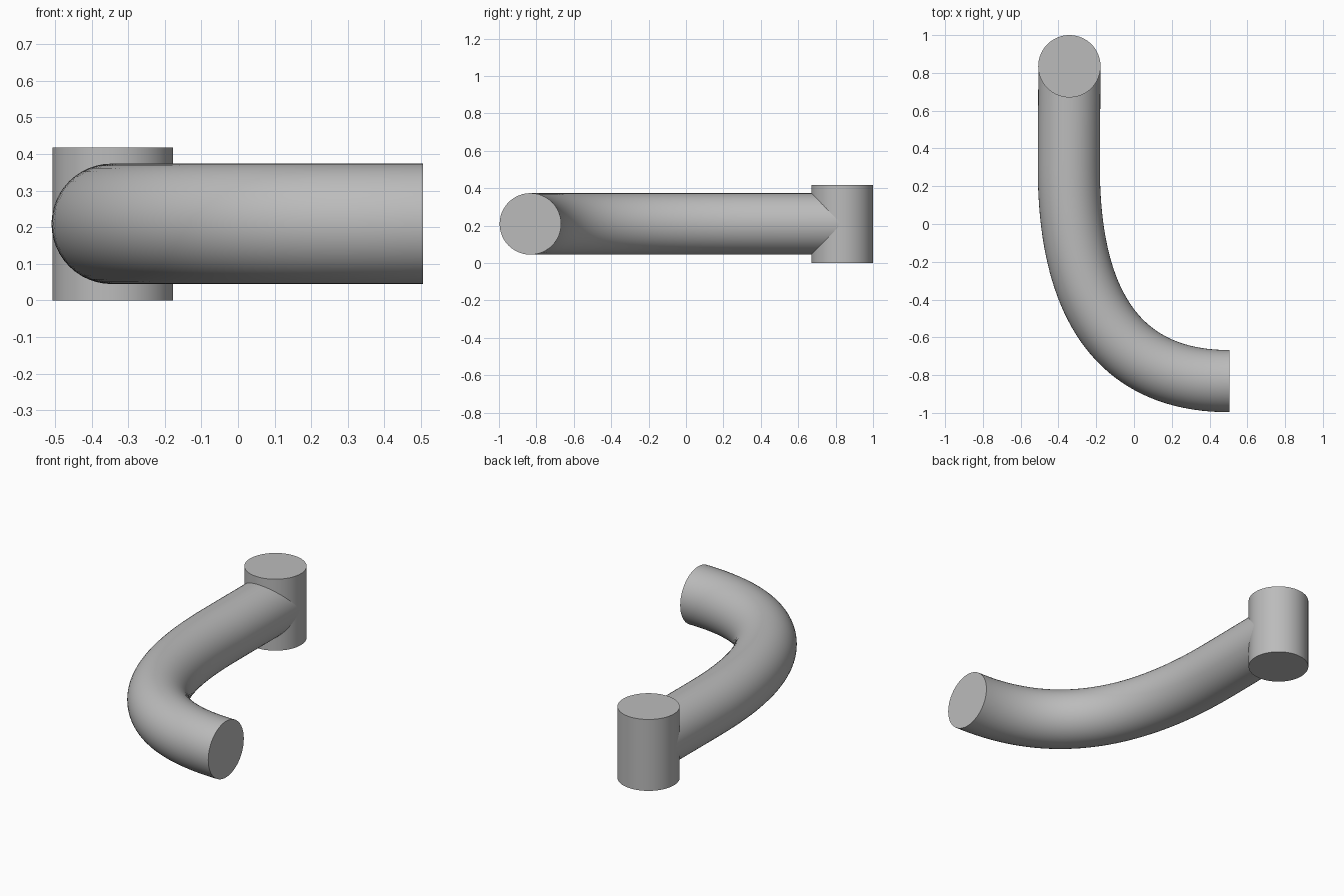
import bpy
from mathutils import Vector

cube = bpy.data.objects.get("Cube")
if cube:
    bpy.data.objects.remove(cube, do_unlink=True)

RADIUS = 0.165
POST_HEIGHT = 0.418
MID_Z = POST_HEIGHT / 2
POST_X, POST_Y = -0.342, 0.835

grey = bpy.data.materials.new("plain grey")
grey.use_nodes = True
colour = (0.5, 0.5, 0.5, 1)
grey.diffuse_color = colour
grey.node_tree.nodes["Principled BSDF"].inputs["Base Color"].default_value = colour


def finish(obj, name):
    obj.name = name
    obj.data.materials.clear()
    obj.data.materials.append(grey)
    bpy.ops.object.select_all(action='DESELECT')
    obj.select_set(True)
    bpy.context.view_layer.objects.active = obj
    bpy.ops.object.shade_smooth_by_angle(angle=0.6)


# Upright post
bpy.ops.mesh.primitive_cylinder_add(vertices=96, radius=RADIUS, depth=POST_HEIGHT,
                                    location=(POST_X, POST_Y, MID_Z))
finish(bpy.context.object, "upright_post")

# Bent arm: centre line as (point, incoming handle, outgoing handle)
path = [
    ((POST_X, POST_Y), (POST_X, 1.0), (POST_X, 0.65)),
    ((-0.345, 0.3), (-0.345, 0.5), (-0.345, -0.4)),
    ((0.505, -0.832), (-0.1, -0.832), (0.7, -0.832)),
]
curve = bpy.data.curves.new("bent_arm", 'CURVE')
curve.dimensions = '3D'
curve.resolution_u = 40
curve.bevel_depth = RADIUS - 0.0005
curve.bevel_resolution = 22
curve.use_fill_caps = True
spline = curve.splines.new('BEZIER')
spline.bezier_points.add(len(path) - 1)
for bp, (co, left, right) in zip(spline.bezier_points, path):
    bp.handle_left_type = bp.handle_right_type = 'FREE'
    bp.co = Vector((*co, MID_Z))
    bp.handle_left = Vector((*left, MID_Z))
    bp.handle_right = Vector((*right, MID_Z))

arm = bpy.data.objects.new("bent_arm", curve)
bpy.context.collection.objects.link(arm)
bpy.ops.object.select_all(action='DESELECT')
arm.select_set(True)
bpy.context.view_layer.objects.active = arm
bpy.ops.object.convert(target='MESH')
finish(bpy.context.object, "bent_arm")
